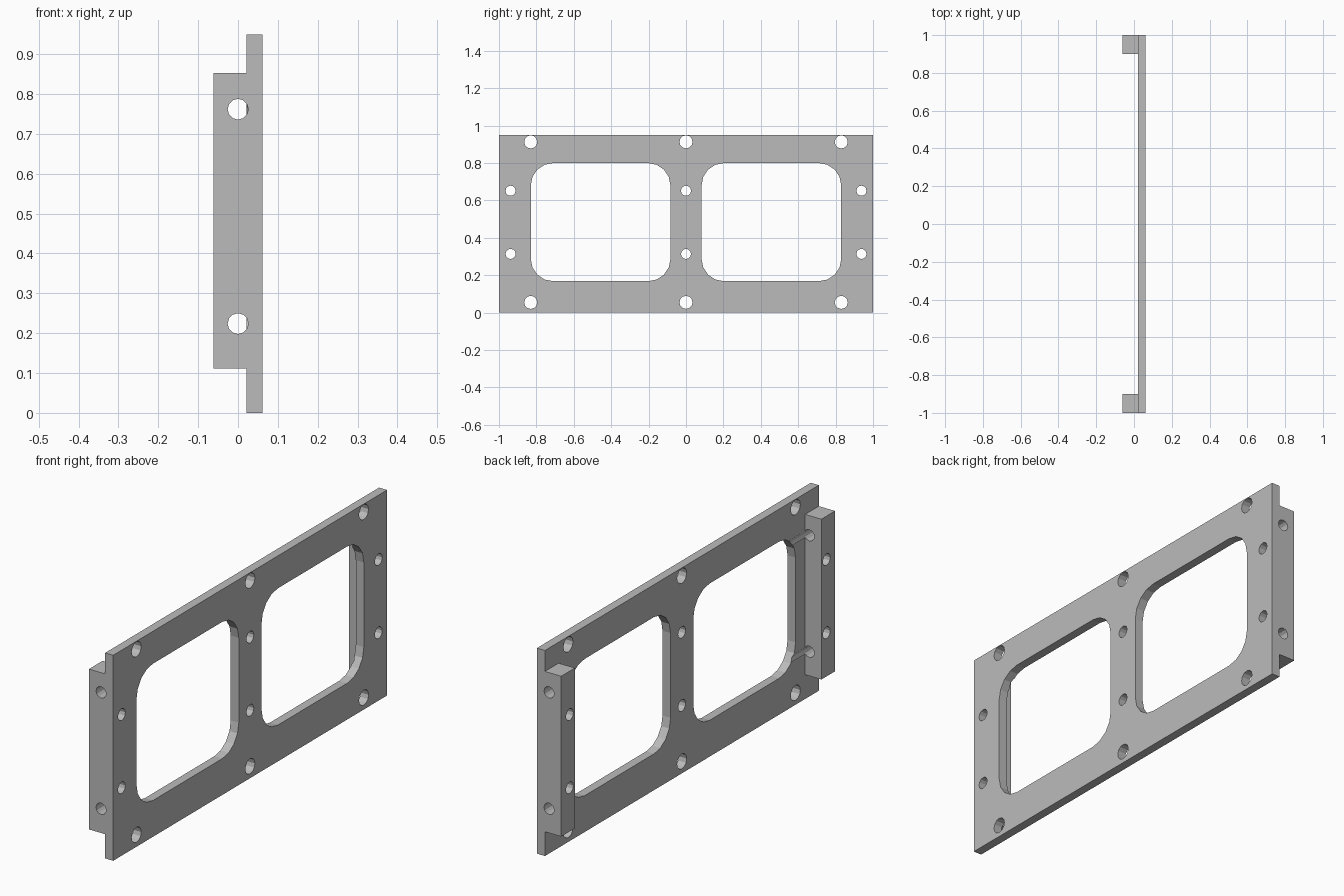
import bpy, bmesh, math
from mathutils import Matrix, Vector

if "Cube" in bpy.data.objects:
    bpy.data.objects.remove(bpy.data.objects["Cube"], do_unlink=True)

# Single painted metal colour
grey = bpy.data.materials.new("plain grey")
grey.use_nodes = True
colour = (0.5, 0.5, 0.5, 1)
grey.diffuse_color = colour
grey.node_tree.nodes["Principled BSDF"].inputs["Base Color"].default_value = colour


def finish(name, bm):
    bmesh.ops.recalc_face_normals(bm, faces=bm.faces)
    mesh = bpy.data.meshes.new(name)
    bm.to_mesh(mesh)
    bm.free()
    mesh.materials.append(grey)
    obj = bpy.data.objects.new(name, mesh)
    bpy.context.collection.objects.link(obj)
    return obj


def add_box(bm, low, high):
    low, high = Vector(low), Vector(high)
    size = Matrix.Diagonal((*(high - low), 1))
    bmesh.ops.create_cube(bm, size=1, matrix=Matrix.Translation((low + high) / 2) @ size)


def add_rod(bm, centre, radius, length, axis):
    turn = Matrix.Rotation(math.pi / 2, 4, "Y" if axis == "X" else "X")
    bmesh.ops.create_cone(bm, cap_ends=True, segments=12, radius1=radius, radius2=radius,
                          depth=length, matrix=Matrix.Translation(centre) @ turn)


def add_window(bm, y0, y1, z0, z1, r, steps=4):
    # Rounded rectangle pushed through the plate thickness
    corners = [(y1 - r, z1 - r), (y0 + r, z1 - r), (y0 + r, z0 + r), (y1 - r, z0 + r)]
    ring = []
    for i, (cy, cz) in enumerate(corners):
        for k in range(steps + 1):
            a = math.pi / 2 * (i + k / steps)
            ring.append(bm.verts.new((-0.01, cy + r * math.cos(a), cz + r * math.sin(a))))
    face = bm.faces.new(ring)
    out = bmesh.ops.extrude_face_region(bm, geom=[face])["geom"]
    bmesh.ops.translate(bm, vec=(0.1, 0, 0), verts=[v for v in out if isinstance(v, bmesh.types.BMVert)])


# Bracket: face plate with an end block on each side
bm = bmesh.new()
add_box(bm, (0.021, -1, 0), (0.062, 1, 0.95))
bracket = finish("mounting_plate", bm)

bm = bmesh.new()
for s in (-1, 1):
    add_box(bm, (-0.062, min(s, s * 0.9), 0.112), (0.03, max(s, s * 0.9), 0.853))
blocks = finish("end_blocks", bm)

# Windows
bm = bmesh.new()
for s in (-1, 1):
    add_window(bm, min(s * 0.083, s * 0.83), max(s * 0.083, s * 0.83), 0.168, 0.8, 0.12)
windows = finish("window_cutter", bm)

# Screw holes through the plate
bm = bmesh.new()
for side in (-1, 0, 1):
    for z in (0.055, 0.913):
        add_rod(bm, (0, side * 0.83, z), 0.035, 0.4, "X")
    for z in (0.314, 0.652):
        add_rod(bm, (0, side * 0.938, z), 0.027, 0.4, "X")
plate_holes = finish("plate_hole_cutter", bm)

# Screw holes along the end blocks
bm = bmesh.new()
for s in (-1, 1):
    for z in (0.224, 0.762):
        add_rod(bm, (0, s * 0.9, z), 0.026, 0.6, "Y")
block_holes = finish("block_hole_cutter", bm)

for tool, mode in ((blocks, "UNION"), (windows, "DIFFERENCE"),
                   (plate_holes, "DIFFERENCE"), (block_holes, "DIFFERENCE")):
    mod = bracket.modifiers.new(tool.name, "BOOLEAN")
    mod.operation, mod.solver, mod.object = mode, "EXACT", tool
    bpy.context.view_layer.objects.active = bracket
    bracket.select_set(True)
    bpy.ops.object.modifier_apply(modifier=mod.name)
    bpy.data.objects.remove(tool, do_unlink=True)
